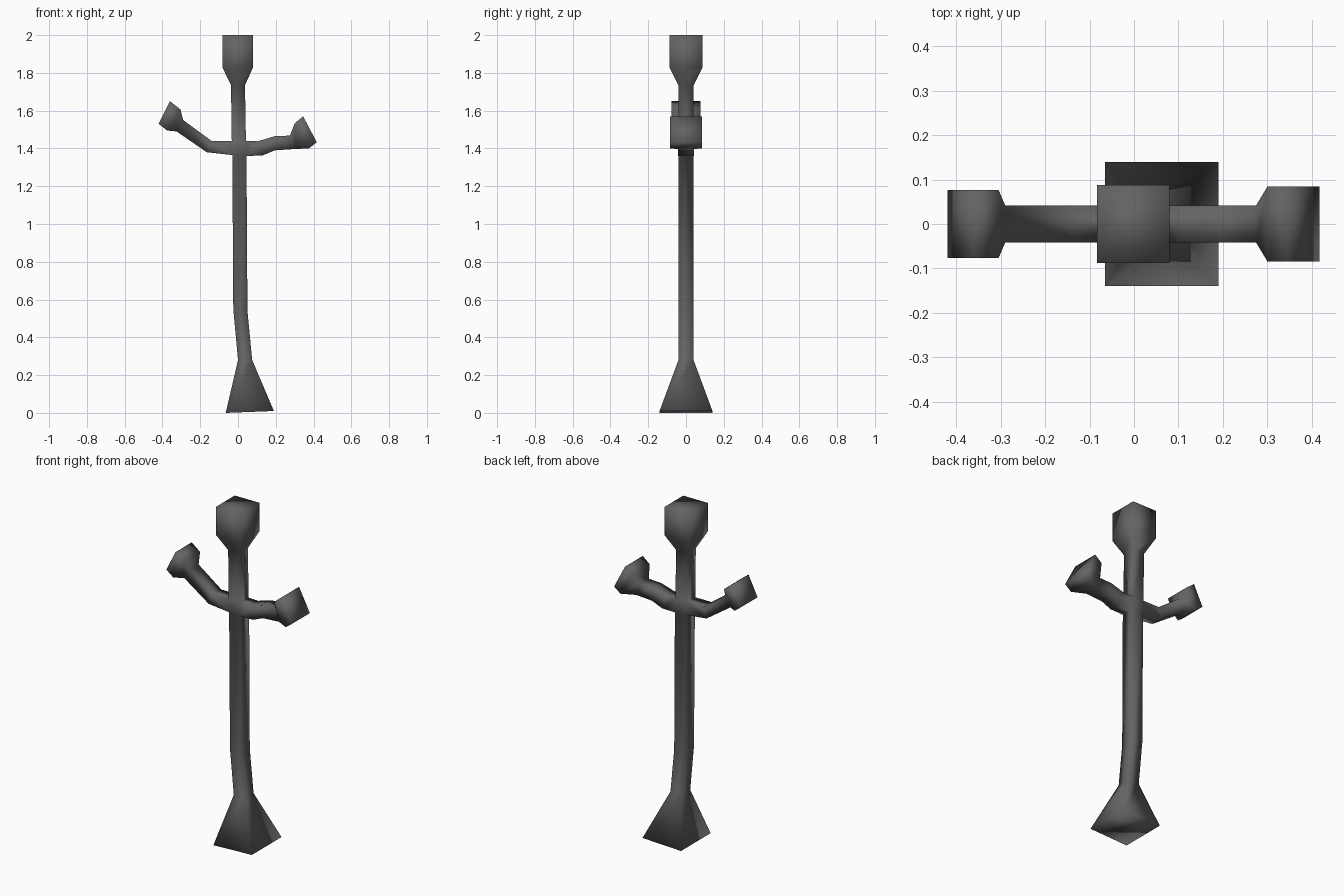
import bpy
import bmesh

default = bpy.data.objects.get("Cube")
if default:
    bpy.data.objects.remove(default, do_unlink=True)

grey = bpy.data.materials.new("dark_grey")
grey.use_nodes = True
colour = (0.125, 0.125, 0.125, 1)
grey.diffuse_color = colour
bsdf = grey.node_tree.nodes["Principled BSDF"]
bsdf.inputs["Base Color"].default_value = colour
bsdf.inputs["Roughness"].default_value = 0.8

bm = bmesh.new()


def ring(a, b, half):
    """Four-sided section through two (x, z) points, of given half depth."""
    return [bm.verts.new((x, y, z)) for (x, z), y in
            ((a, -half), (b, -half), (b, half), (a, half))]


def bridge(r, s, skip=()):
    for i in range(4):
        if i not in skip:
            j = (i + 1) % 4
            bm.faces.new((r[i], r[j], s[j], s[i]))


def loft(rings):
    for r, s in zip(rings, rings[1:]):
        bridge(r, s)


# flared foot and slightly bent post, up to the underside of the arms
lower = [ring((-0.065, 0.0), (0.19, 0.01), 0.14),
         ring((0.0, 0.28), (0.075, 0.28), 0.04),
         ring((-0.025, 0.55), (0.05, 0.54), 0.04),
         ring((-0.03, 1.365), (0.045, 1.36), 0.041)]

# neck and wide head, from the top of the arms
upper = [ring((-0.033, 1.44), (0.042, 1.44), 0.041),
         ring((-0.037, 1.735), (0.037, 1.735), 0.04),
         ring((-0.083, 1.83), (0.08, 1.83), 0.088),
         ring((-0.083, 2.0), (0.08, 2.0), 0.088)]
loft(lower)
loft(upper)
bm.faces.new(lower[0])
bm.faces.new(upper[-1])

# junction, left open at both sides where the arms grow out
low, high = lower[-1], upper[0]
bridge(low, high, skip=(1, 3))

# raised right arm with flared hand
right_arm = [[low[0], high[0], high[3], low[3]],
             ring((-0.165, 1.38), (-0.14, 1.44), 0.042),
             ring((-0.325, 1.49), (-0.29, 1.55), 0.042),
             ring((-0.375, 1.495), (-0.305, 1.607), 0.077),
             ring((-0.42, 1.53), (-0.36, 1.65), 0.077)]

# lower left arm with flared hand
left_arm = [[low[1], high[1], high[2], low[2]],
            ring((0.13, 1.363), (0.105, 1.438), 0.042),
            ring((0.195, 1.39), (0.195, 1.465), 0.042),
            ring((0.3, 1.397), (0.275, 1.468), 0.042),
            ring((0.375, 1.4), (0.3, 1.533), 0.084),
            ring((0.417, 1.432), (0.345, 1.57), 0.084)]

for arm in (right_arm, left_arm):
    loft(arm)
    bm.faces.new(arm[-1])

bmesh.ops.recalc_face_normals(bm, faces=bm.faces)
for face in bm.faces:
    face.smooth = True

mesh = bpy.data.meshes.new("post_with_arms")
bm.to_mesh(mesh)
bm.free()
mesh.materials.append(grey)
bpy.context.collection.objects.link(bpy.data.objects.new("post_with_arms", mesh))
